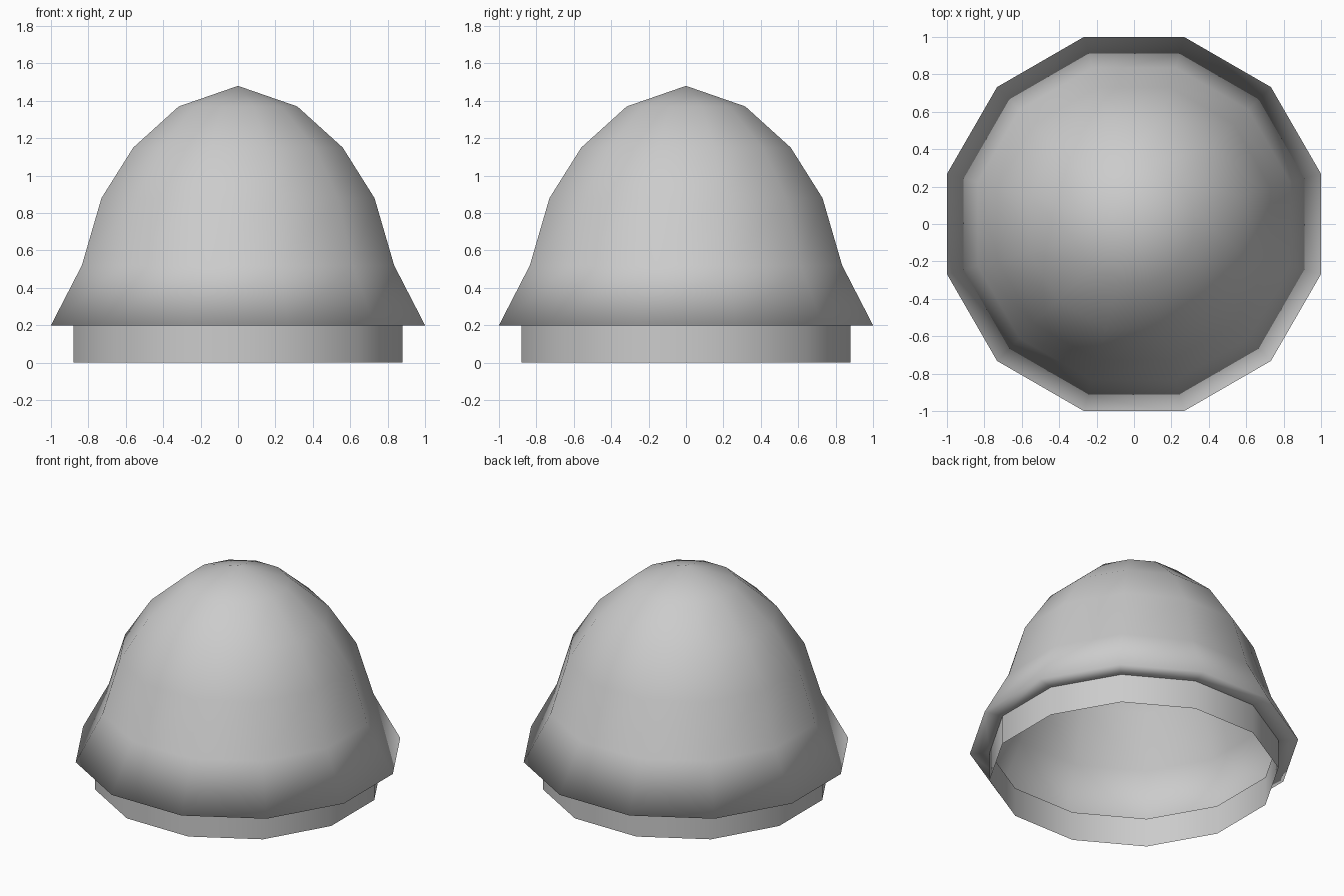
import bpy
import bmesh
from math import cos, sin, pi, radians

SIDES = 12
APOTHEM = cos(pi / SIDES)

cube = bpy.data.objects.get("Cube")
if cube:
    bpy.data.objects.remove(cube, do_unlink=True)

# Single grey material
grey = bpy.data.materials.new("light_grey")
grey.use_nodes = True
colour = (0.6, 0.6, 0.6, 1)
grey.diffuse_color = colour
grey.node_tree.nodes["Principled BSDF"].inputs["Base Color"].default_value = colour


def lathe(name, profile):
    """Spin (distance to flat, height) points into a smooth twelve-sided sheet."""
    bm = bmesh.new()
    rings = []
    for dist, z in profile:
        if dist == 0:
            rings.append([bm.verts.new((0, 0, z))] * SIDES)
            continue
        r = dist / APOTHEM
        angles = [2 * pi * (i + 0.5) / SIDES for i in range(SIDES)]
        rings.append([bm.verts.new((r * cos(a), r * sin(a), z)) for a in angles])
    for low, high in zip(rings, rings[1:]):
        for i in range(SIDES):
            j = (i + 1) % SIDES
            corners = [low[i], low[j], high[j], high[i]]
            face = bm.faces.new(list(dict.fromkeys(corners)))
            face.smooth = True
    mesh = bpy.data.meshes.new(name)
    bm.to_mesh(mesh)
    bm.free()
    mesh.materials.append(grey)
    obj = bpy.data.objects.new(name, mesh)
    bpy.context.collection.objects.link(obj)
    return obj


# Hollow flared dome with a narrow ledge turned in under its rim
lathe("dome", [(0.88, 0.2), (1.0, 0.2), (0.835, 0.52), (0.73, 0.88),
               (0.56, 1.15), (0.317, 1.37), (0, 1.48)])

# Open collar below the dome
lathe("collar", [(0.88, 0), (0.88, 0.2)])
